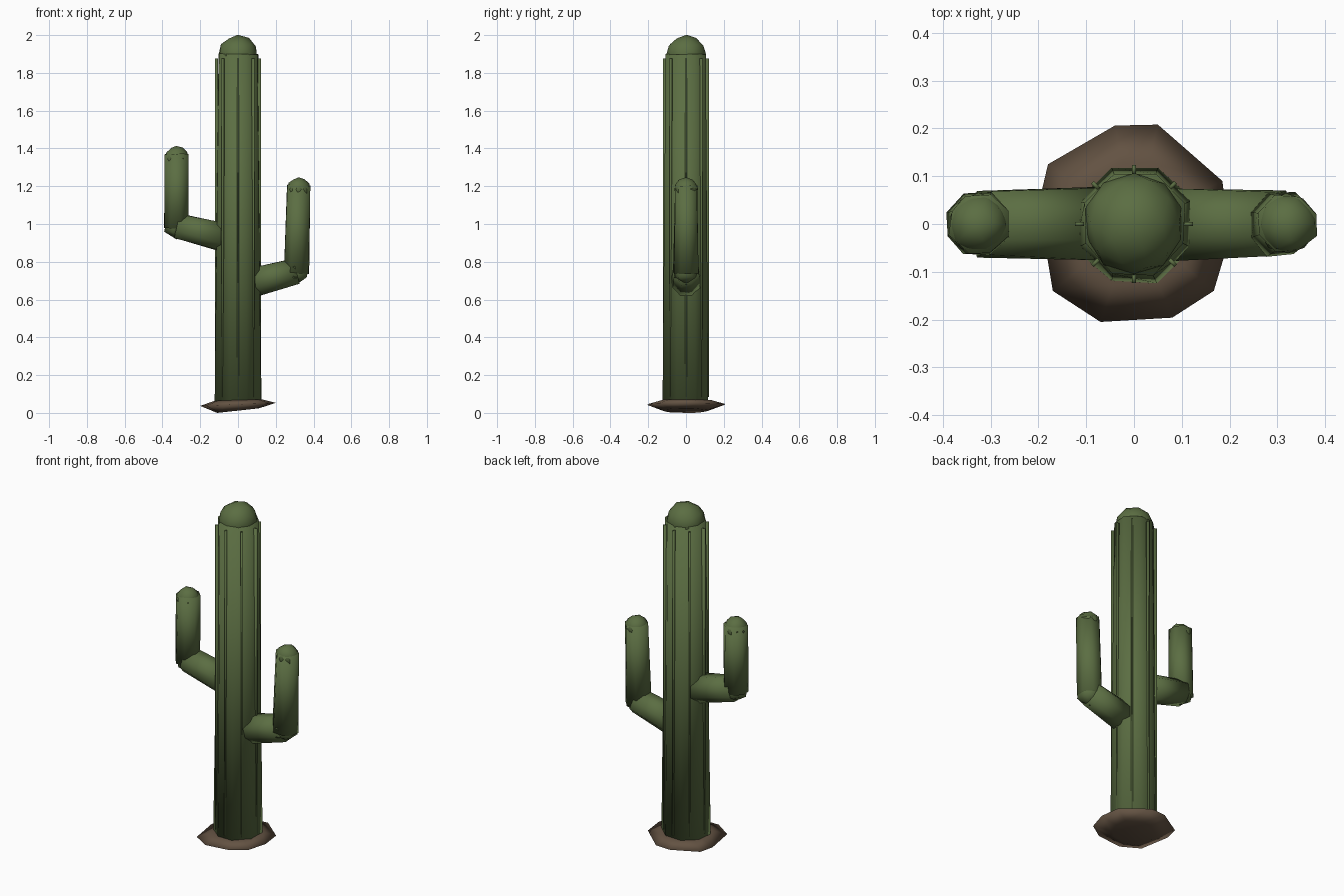
import bpy, bmesh, random
from math import pi, sin, cos
from mathutils import Vector, Matrix

random.seed(4)
if "Cube" in bpy.data.objects:
    bpy.data.objects.remove(bpy.data.objects["Cube"])


def material(name, color):
    m = bpy.data.materials.new(name)
    m.use_nodes = True
    m.diffuse_color = color
    m.node_tree.nodes["Principled BSDF"].inputs["Base Color"].default_value = color
    return m


green = material("cactus green", (0.105, 0.155, 0.055, 1))
brown = material("soil brown", (0.125, 0.085, 0.055, 1))


def finish(bm, name, mat, jitter=0.0):
    for v in bm.verts:
        v.co += Vector([random.uniform(-jitter, jitter) for _ in range(3)])
    bmesh.ops.recalc_face_normals(bm, faces=bm.faces)
    for f in bm.faces:
        f.smooth = True
    mesh = bpy.data.meshes.new(name)
    bm.to_mesh(mesh)
    bm.free()
    mesh.materials.append(mat)
    ob = bpy.data.objects.new(name, mesh)
    bpy.context.collection.objects.link(ob)
    return ob


def tube(name, start, end, r1, r2, sides=8, jitter=0.004):
    """Capped, tapered prism between two points."""
    a, b = Vector(start), Vector(end)
    turn = (b - a).to_track_quat('Z', 'Y').to_matrix().to_4x4()
    place = Matrix.Translation((a + b) / 2) @ turn @ Matrix.Rotation(pi / sides, 4, 'Z')
    bm = bmesh.new()
    bmesh.ops.create_cone(bm, cap_ends=True, segments=sides, radius1=r1, radius2=r2,
                          depth=(b - a).length, matrix=place)
    return finish(bm, name, green, jitter)


def ball(name, center, radius, detail=2, jitter=0.003):
    bm = bmesh.new()
    bmesh.ops.create_icosphere(bm, subdivisions=detail, radius=radius,
                               matrix=Matrix.Translation(center))
    return finish(bm, name, green, jitter)


# Trunk and its rounded top
tube("trunk", (0, 0, 0.05), (0, 0, 1.9), 0.131, 0.113)
ball("trunk_top", (0, 0, 1.895), 0.105)

# Thin vertical ribs around the trunk
for i in range(8):
    a = i * pi / 4
    bm = bmesh.new()
    bmesh.ops.create_cube(bm, size=1, matrix=Matrix.Translation(
        (0.114 * cos(a), 0.114 * sin(a), 0.98)) @ Matrix.Rotation(a, 4, 'Z')
        @ Matrix.Diagonal((0.018, 0.008, 1.79, 1)))
    finish(bm, "rib_%d" % (i + 1), green)

# Bent arms: branch, elbow, upright and rounded tip
arms = {
    "right": [(-0.08, 0, 0.93), (-0.325, 0, 0.99), (-0.328, 0, 0.98), (-0.325, 0, 1.37)],
    "left": [(0.08, 0, 0.69), (0.31, 0, 0.75), (0.308, 0, 0.74), (0.32, 0, 1.205)],
}
for side, (root, elbow, low, high) in arms.items():
    tube(side + "_arm_branch", root, elbow, 0.08, 0.072)
    ball(side + "_arm_elbow", elbow, 0.073, 1)
    tube(side + "_arm_upright", low, high, 0.07, 0.064)
    ball(side + "_arm_tip", Vector(high) - Vector((0, 0, 0.022)), 0.063, 2)

# Irregular soil mound
outline = [(0.185, 0.09), (0.05, 0.208), (-0.04, 0.206), (-0.18, 0.125), (-0.2, 0.04),
           (-0.17, -0.14), (-0.07, -0.205), (0.08, -0.196), (0.167, -0.14), (0.2, -0.03)]
bm = bmesh.new()
rings = [[bm.verts.new((x * s, y * s, z + tilt * x)) for x, y in outline]
         for s, z, tilt in ((0.55, 0.012, 0.06), (1, 0.045, 0.04), (0.62, 0.068, 0.02))]
for low, high in zip(rings, rings[1:]):
    for i in range(len(low)):
        j = (i + 1) % len(low)
        bm.faces.new((low[i], low[j], high[j], high[i]))
bm.faces.new(rings[0][::-1])
bm.faces.new(rings[-1])
finish(bm, "soil_mound", brown)
